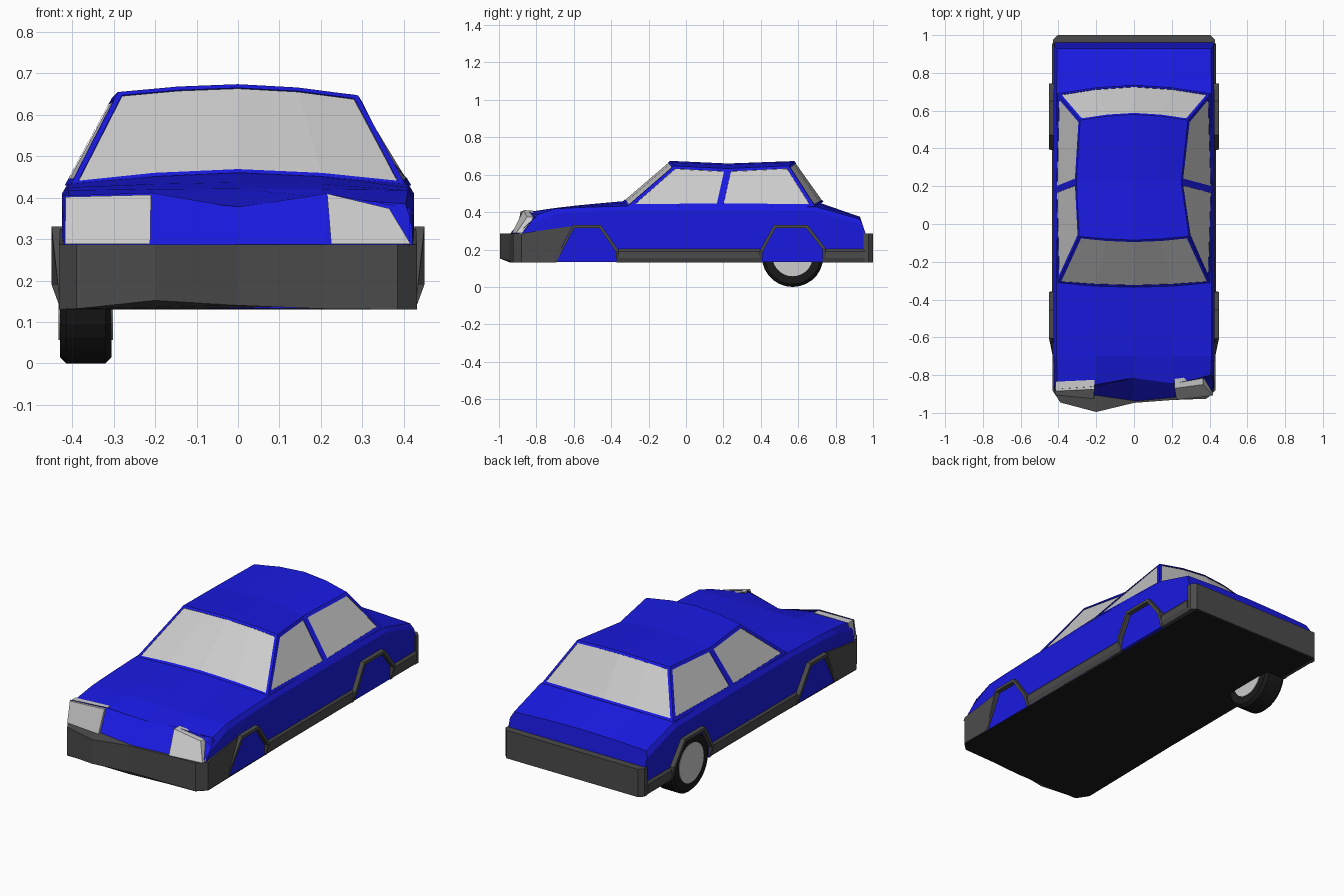
import bpy, bmesh, math
from mathutils import Vector

if "Cube" in bpy.data.objects:
    bpy.data.objects.remove(bpy.data.objects["Cube"])


def material(name, r, g, b):
    m = bpy.data.materials.new(name)
    m.diffuse_color = (r, g, b, 1)
    m.use_nodes = True
    m.node_tree.nodes["Principled BSDF"].inputs["Base Color"].default_value = m.diffuse_color
    return m


BLUE = material("blue_paint", 0.01, 0.01, 0.75)
GLASS = material("pale_glass", 0.6, 0.6, 0.6)
TRIM = material("dark_trim", 0.07, 0.07, 0.07)
BLACK = material("black_rubber", 0.01, 0.01, 0.01)


def mesh(name, verts, faces, mat, recalc=True):
    bm = bmesh.new()
    vs = [bm.verts.new(v) for v in verts]
    for f in faces:
        bm.faces.new([vs[i] for i in f])
    if recalc:
        bmesh.ops.recalc_face_normals(bm, faces=bm.faces[:])
    me = bpy.data.meshes.new(name)
    bm.to_mesh(me)
    bm.free()
    me.materials.append(mat)
    ob = bpy.data.objects.new(name, me)
    bpy.context.collection.objects.link(ob)
    return ob


def loft(name, rows, mat, closed=False, caps=False):
    n, verts, faces = len(rows[0]), [p for r in rows for p in r], []
    for i in range(len(rows) - 1):
        for j in range(n if closed else n - 1):
            k = (j + 1) % n
            faces.append((i * n + j, i * n + k, (i + 1) * n + k, (i + 1) * n + j))
    if caps:
        faces += [tuple(range(n)), tuple(range((len(rows) - 1) * n, len(verts)))]
    return mesh(name, verts, faces, mat)


# Lower body: sections from nose to tail
# y at base, y at deck, half width, shoulder z, deck edge z, deck centre z
stations = [(-0.88, -0.85, 0.422, 0.35, 0.40, 0.378),
            (-0.72, -0.70, 0.425, 0.39, 0.418, 0.422),
            (-0.57, -0.57, 0.425, 0.40, 0.425, 0.437),
            (-0.32, -0.32, 0.425, 0.41, 0.433, 0.46),
            (0.20, 0.20, 0.425, 0.41, 0.435, 0.46),
            (0.70, 0.70, 0.425, 0.405, 0.428, 0.455),
            (0.96, 0.93, 0.422, 0.33, 0.362, 0.375)]
rows = []
for y0, y1, w, zs, ze, zc in stations:
    half = [(w, y0, 0.132), (w, y0, 0.285), (w, (y0 + y1) / 2, zs),
            (w - 0.015, y1, ze), (0.2, y1, max(ze, (ze + 2 * zc) / 3))]
    rows.append(half + [(0, y1, zc)] + [(-x, y, z) for x, y, z in reversed(half)])
rows[0][3], rows[0][2] = (0.405, -0.80, 0.385), (0.42, -0.84, 0.33)
rows[0][5] = (0, -0.815, 0.378)
loft("body", rows, BLUE, closed=True, caps=True)

# Sloping nose panel
xs = (-0.42, -0.21, 0, 0.21, 0.415)
loft("nose_panel", [
    list(zip(xs, (-0.89, -0.91, -0.94, -0.92, -0.90), [0.284] * 5)),
    list(zip(xs, (-0.875, -0.86, -0.815, -0.845, -0.80), (0.405, 0.412, 0.376, 0.41, 0.375)))], BLUE)

# Headlights
lamps = {"left": [(-0.418, -0.905, 0.288), (-0.212, -0.925, 0.288),
                  (-0.21, -0.875, 0.407), (-0.416, -0.885, 0.402)],
         "right": [(0.225, -0.93, 0.288), (0.417, -0.908, 0.288),
                   (0.365, -0.85, 0.374), (0.215, -0.87, 0.41)]}
for side, pts in lamps.items():
    back = [(x, y + 0.05, z) for x, y, z in pts]
    loft(side + "_headlight", [pts, back], GLASS, closed=True, caps=True)

# Cabin: base ring, roof stations, windows cut by insetting the panels
cx = (-1, -0.5, 0, 0.5, 1)
bow = (0, 0.7, 1, 0.7, 0)
base_f = [(0.405 * c, -0.315 - 0.02 * b, 0.43 + 0.03 * b) for c, b in zip(cx, bow)]
base_r = [(0.405 * c, 0.69 + 0.045 * b, 0.43 + 0.025 * b) for c, b in zip(cx, bow)]
# y, y bow, left x, right x, left z, centre z, right z
roof_def = [(-0.065, -0.02, -0.29, 0.29, 0.655, 0.674, 0.647),
            (0.225, 0, -0.305, 0.25, 0.64, 0.66, 0.633),
            (0.55, 0.03, -0.285, 0.285, 0.65, 0.673, 0.648)]
roof = []
for y, yb, xl, xr, zl, zc, zr in roof_def:
    roof.append([(c * (xr if c > 0 else -xl), y + yb * b,
                  (zr if c > 0 else zl) * (1 - b) + zc * b) for c, b in zip(cx, bow)])
bm = bmesh.new()


def face_strip(a, b):
    va, vb = [[bm.verts.new(p) for p in r] for r in (a, b)]
    return [bm.faces.new((va[i], va[i + 1], vb[i + 1], vb[i])) for i in range(len(a) - 1)]


regions = [face_strip(base_f, roof[0]), face_strip(base_r, roof[2])]
for r0, r1 in zip(roof, roof[1:]):
    face_strip(r0, r1)
for e in (0, -1):
    s = -1 if e == 0 else 1
    mid = (s * 0.418, 0.18, 0.43)
    regions.append(face_strip([base_f[e], mid], [roof[0][e], roof[1][e]]))
    regions.append(face_strip([mid, base_r[e]], [roof[1][e], roof[2][e]]))
panes = []
for reg in regions:
    bmesh.ops.recalc_face_normals(bm, faces=reg)
    wide = len(reg) > 1
    bmesh.ops.inset_region(bm, faces=reg, thickness=0.014 if wide else 0.018,
                           use_boundary=True, use_even_offset=True)
    panes += reg
glass_v, glass_f = [], []
for f in panes:
    f.normal_update()
    n = f.normal.copy()
    if n.z < 0:
        n = -n
    glass_f.append(range(len(glass_v), len(glass_v) + len(f.verts)))
    glass_v += [v.co - n * 0.002 for v in f.verts]
bmesh.ops.delete(bm, geom=panes, context='FACES')
bmesh.ops.remove_doubles(bm, verts=bm.verts[:], dist=0.0005)
bmesh.ops.recalc_face_normals(bm, faces=bm.faces[:])
me = bpy.data.meshes.new("cabin")
bm.to_mesh(me)
bm.free()
me.materials.append(BLUE)
bpy.context.collection.objects.link(bpy.data.objects.new("cabin", me))
mesh("windows", glass_v, glass_f, GLASS)

# Front bumper: uneven plan wrapped round to the front arches
plan = [(-0.43, -0.71, 0.13), (-0.432, -0.88, 0.13), (-0.39, -0.945, 0.132), (-0.2, -0.995, 0.152),
        (0, -0.947, 0.14), (0.2, -0.932, 0.132), (0.385, -0.925, 0.13), (0.432, -0.88, 0.13),
        (0.43, -0.71, 0.13)]
low = [Vector(p) for p in plan]
top = [Vector((x, y if y < -0.8 else -0.61, 0.287 if y < -0.8 else 0.325)) for x, y, _ in plan]
loft("front_bumper", [low, top], TRIM, closed=True, caps=True)

# Rear bumper with chamfered corners
outline = [(-0.428, 0.95), (-0.428, 0.975), (-0.405, 1.0), (0.405, 1.0), (0.428, 0.975), (0.428, 0.95)]
loft("rear_bumper", [[(x, y, z) for x, y in outline] for z in (0.13, 0.285)],
     TRIM, closed=True, caps=True)


# Sills and wheel arch flares on both sides
def sill(name, s, y0, y1):
    sec = [(0.40, 0.13), (0.424, 0.13), (0.434, 0.155), (0.434, 0.19), (0.424, 0.203), (0.40, 0.203)]
    loft(name, [[(s * x, y, z) for x, z in sec] for y in (y0, y1)], TRIM, closed=True, caps=True)


arches = {"front": [(-0.71, 0.13), (-0.605, 0.33), (-0.455, 0.33), (-0.36, 0.195), (-0.355, 0.13)],
          "rear": [(0.39, 0.13), (0.395, 0.195), (0.47, 0.33), (0.65, 0.33), (0.745, 0.21), (0.745, 0.13)]}
for s, side in ((-1, "left"), (1, "right")):
    sill(side + "_sill", s, -0.36, 0.395)
    sill(side + "_rear_sill", s, 0.742, 0.955)
    for end, path in arches.items():
        cy = (path[0][0] + path[-1][0]) / 2
        rows = []
        for y, z in path:
            iy, iz = cy + (y - cy) * 0.91, 0.13 + (z - 0.13) * 0.92
            xo = 0.45 if z > 0.15 else 0.428
            rows.append([(s * 0.41, y, z), (s * xo, y, z), (s * xo, iy, iz), (s * 0.41, iy, iz)])
        loft(side + "_" + end + "_arch", rows, TRIM, closed=True, caps=True)

# Flat black underside
under = [(x, y) for x, y, _ in plan[1:-1] if x != -0.2] + [(0.405, 0.995), (-0.405, 0.995)]
mesh("underside", [(x, y, 0.1285) for x, y in under], [range(len(under))], BLACK)


# Single rear left wheel: tyre with chamfered rim and a hub
def turned(name, profile, mat, n=28):
    rings = [[(x, 0.57 + r * math.cos(2 * math.pi * i / n), 0.165 + r * math.sin(2 * math.pi * i / n))
              for i in range(n)] for x, r in profile]
    loft(name, rings, mat, closed=True, caps=True)


turned("rear_left_tyre", [(-0.43, 0.15), (-0.415, 0.165), (-0.32, 0.165), (-0.305, 0.15)], BLACK)
turned("rear_left_hub", [(-0.433, 0.108), (-0.302, 0.108)], GLASS)
